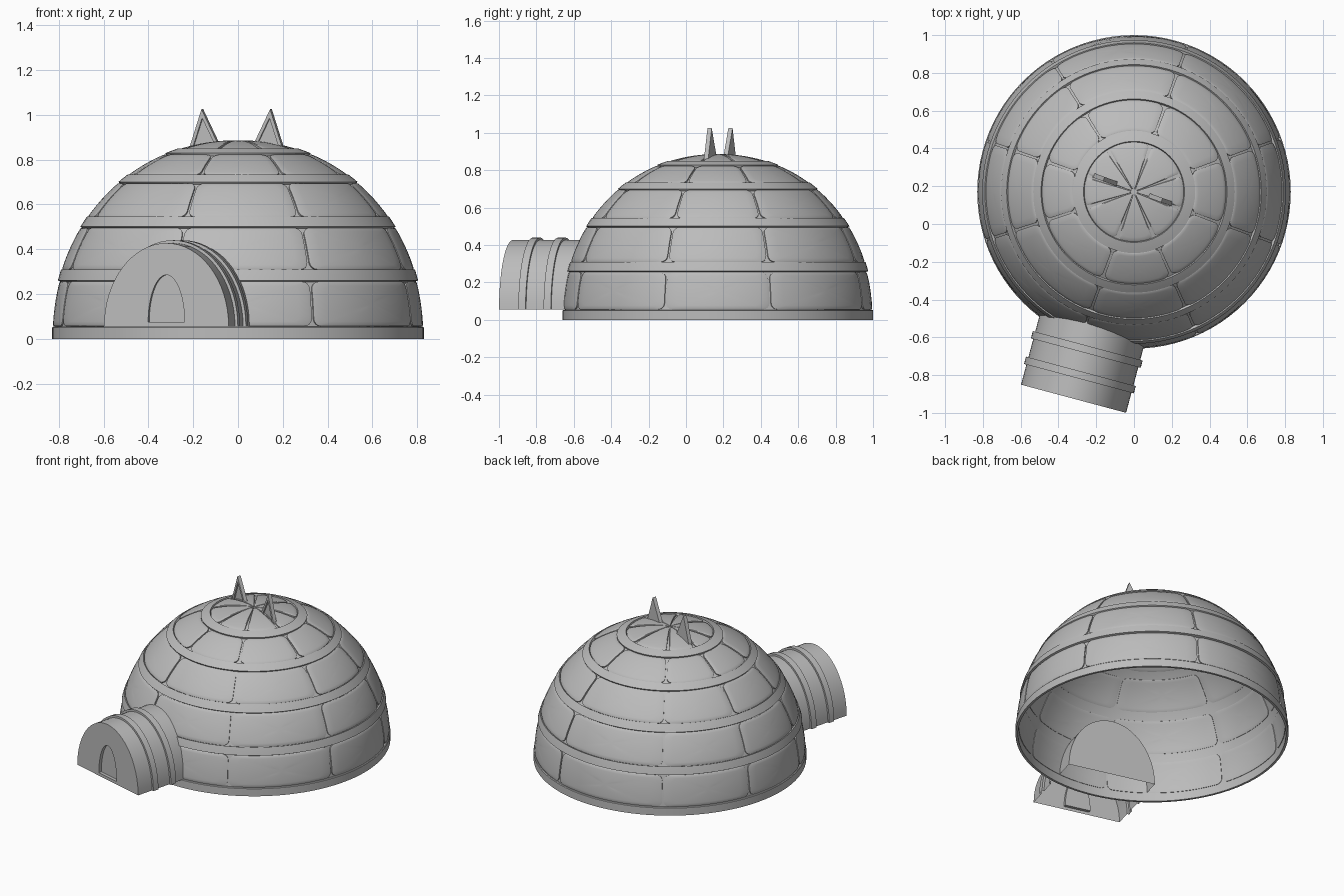
import bpy, bmesh
from math import sin, cos, pi, radians, asin
from mathutils import Matrix, Vector

if "Cube" in bpy.data.objects:
    bpy.data.objects.remove(bpy.data.objects["Cube"])

snow = bpy.data.materials.new("grey_snow")
snow.use_nodes = True
snow.diffuse_color = (0.5, 0.5, 0.5, 1)
snow.node_tree.nodes["Principled BSDF"].inputs["Base Color"].default_value = (0.5, 0.5, 0.5, 1)

RADIUS, HEIGHT, ROUNDNESS = 0.835, 0.89, 2.08
CENTRE = Vector((0, 0.17, 0))
# Each row of blocks: bottom, top and scale of the wall behind the blocks
ROWS = [(0.055, 0.26, 0.979), (0.31, 0.50, 0.985), (0.545, 0.70, 0.985),
        (0.733, 0.828, 0.985), (0.849, HEIGHT, 0.984)]
SEAMS = [radians(a) for a in (20, 70, 122, 161, 198, 250, 294, 340)]
INSIDE = 0.976


def finish(bm, name, matrix, recalc=True):
    if recalc:
        bmesh.ops.recalc_face_normals(bm, faces=bm.faces)
    mesh = bpy.data.meshes.new(name)
    bm.to_mesh(mesh)
    bm.free()
    mesh.materials.append(snow)
    obj = bpy.data.objects.new(name, mesh)
    obj.matrix_world = matrix
    bpy.context.collection.objects.link(obj)
    bpy.ops.object.select_all(action='DESELECT')
    obj.select_set(True)
    bpy.context.view_layer.objects.active = obj
    bpy.ops.object.shade_smooth_by_angle(angle=radians(30))
    return obj


def bridge(bm, a, b, closed=True):
    n = len(a)
    for i in range(n if closed else n - 1):
        j = (i + 1) % n
        bm.faces.new((a[i], a[j], b[j], b[i]))


def lat(z):
    return asin(min(1, z / HEIGHT))


def dome(p):
    """Radius and height of the dome curve at latitude p."""
    return RADIUS * max(0, 1 - sin(p) ** ROUNDNESS) ** (1 / ROUNDNESS), HEIGHT * sin(p)


def arc(z0, z1, s, n=8):
    steps = [lat(z0) + (lat(z1) - lat(z0)) * i / n for i in range(n + 1)]
    return [(s * r, s * z) for r, z in map(dome, steps)]


# Dome shell: rows with raised bands between, base lip and smooth inner wall
profile = [(0.815, 0), (0.83, 0), (0.83, 0.05), (0.826, 0.054)]
for i, (low, high, s) in enumerate(ROWS):
    profile += arc(low, high, s)
    if i + 1 < len(ROWS):
        profile += arc(high, ROWS[i + 1][0], 1.001, 3)
profile += arc(HEIGHT, 0.01, INSIDE, 24)

bm = bmesh.new()
SIDES = 96
rings = [[bm.verts.new((r * cos(2 * pi * k / SIDES), r * sin(2 * pi * k / SIDES), z))
          for k in range(SIDES)] for r, z in profile]
for i in range(len(rings)):
    j = (i + 1) % len(rings)
    if max(profile[i][0], profile[j][0]) > 0.001:
        bridge(bm, rings[i], rings[j])
bmesh.ops.remove_doubles(bm, verts=bm.verts, dist=0.0001)
finish(bm, "dome_shell", Matrix.Translation(CENTRE))


def rounded_outline(w, h, rad, corner=5, side=10):
    """Rounded rectangle, counter-clockwise, with extra points on the sides."""
    pts = []
    for k, (sx, sy) in enumerate(((1, 1), (-1, 1), (-1, -1), (1, -1))):
        for i in range(corner):
            a = pi / 2 * (k + i / (corner - 1))
            pts.append(Vector((sx * (w - rad) + rad * cos(a), sy * (h - rad) + rad * sin(a))))
    out = []
    for i, p in enumerate(pts):
        out.append(p)
        if i % corner == corner - 1:
            q = pts[(i + 1) % len(pts)]
            out += [p.lerp(q, t / side) for t in range(1, side)]
    return out


def add_block(bm, t0, t1, z0, z1, wall, rise, inside):
    """One pillow-shaped block on the wall between two seams."""
    p0, p1 = lat(z0), min(lat(z1), radians(89.3))
    tm, pm = (t0 + t1) / 2, (p0 + p1) / 2
    rm = dome(pm)[0]
    w, h = (t1 - t0) / 2 * rm - 0.005, (p1 - p0) / 2 * HEIGHT - 0.002
    outline = rounded_outline(w, h, min(0.035, 0.3 * w, 0.4 * h))

    def place(p, lift):
        t, s = tm + p.x / rm, wall + rise * lift
        r, z = dome(pm + p.y / HEIGHT)
        return bm.verts.new((s * r * cos(t), s * r * sin(t), s * z))
    # From the buried rim over the rounded edge to the middle
    loops = [[place(p * k, lift) for p in outline][::-1 if inside else 1] for k, lift in
             ((1, -0.2), (1, 0.7), (0.95, 0.95), (0.8, 1), (0.6, 1), (0.4, 1), (0.2, 1))]
    for a, b in zip(loops, loops[1:]):
        bridge(bm, a, b)
    tip = place(Vector((0, 0)), 1)
    last = loops[-1]
    for i in range(len(last)):
        bm.faces.new((last[i], last[(i + 1) % len(last)], tip))


# Snow blocks, outside and inside
for name, rise in (("outer_blocks", 0.012), ("inner_blocks", -0.006)):
    bm = bmesh.new()
    for low, high, s in ROWS:
        for i, start in enumerate(SEAMS):
            end = SEAMS[(i + 1) % len(SEAMS)]
            add_block(bm, start, end if end > start else end + 2 * pi, low, high,
                      s if rise > 0 else INSIDE, rise, rise < 0)
    finish(bm, name, Matrix.Translation(CENTRE), recalc=False)


# Entrance tunnel: arch sections along its length, open underneath
def arch(bm, half, height, z0, d, n=32):
    return [bm.verts.new((half * cos(pi * i / n), d, z0 + height * sin(pi * i / n)))
            for i in range(n + 1)]


bm = bmesh.new()
sections = [(0, 0)]
for mid in (0.13, 0.27):
    sections += [(mid - 0.02, 0), (mid - 0.02, 0.013), (mid + 0.02, 0.013), (mid + 0.02, 0)]
sections.append((0.51, 0))
loops = [arch(bm, 0.288 + o, 0.372 + o, 0.055, d) for d, o in sections]
for a, b in zip(loops, loops[1:]):
    bridge(bm, a, b, closed=False)
bm.faces.new(loops[-1])
# Front wall with a recessed door
door = [arch(bm, 0.084, 0.21, 0.075, d) for d in (0, 0.02)]
bridge(bm, loops[0], door[0])
bridge(bm, door[0], door[1])
bm.faces.new(door[1])
tunnel = finish(bm, "entrance_tunnel",
                Matrix.Translation((-0.32, -0.925, 0)) @ Matrix.Rotation(radians(-15), 4, 'Z'))
for face in tunnel.data.polygons:
    if abs(face.normal.y) > 0.9:
        face.use_smooth = False


# Pointed ears with a recessed front triangle
def ear(name, side):
    bm = bmesh.new()
    outer = [Vector((0.07, 0, 0.84)), Vector((0.225, 0, 0.84)), Vector((0.163, 0, 1.025))]
    mid = Vector((0.152, 0, 0.885))
    inner = [mid + (p - mid) * 0.72 for p in outer]

    def loop(points, y):
        return [bm.verts.new((side * p.x, y, p.z)) for p in points]
    loops = [loop(outer, 0.012), loop(outer, -0.012), loop(inner, -0.012), loop(inner, -0.002)]
    for a, b in zip(loops, loops[1:]):
        bridge(bm, a, b)
    bm.faces.new(loops[0])
    bm.faces.new(loops[-1])
    finish(bm, name, Matrix.Translation((-0.006, 0.182, 0)) @ Matrix.Rotation(radians(-20), 4, 'Z'))


ear("right_ear", -1)
ear("left_ear", 1)
